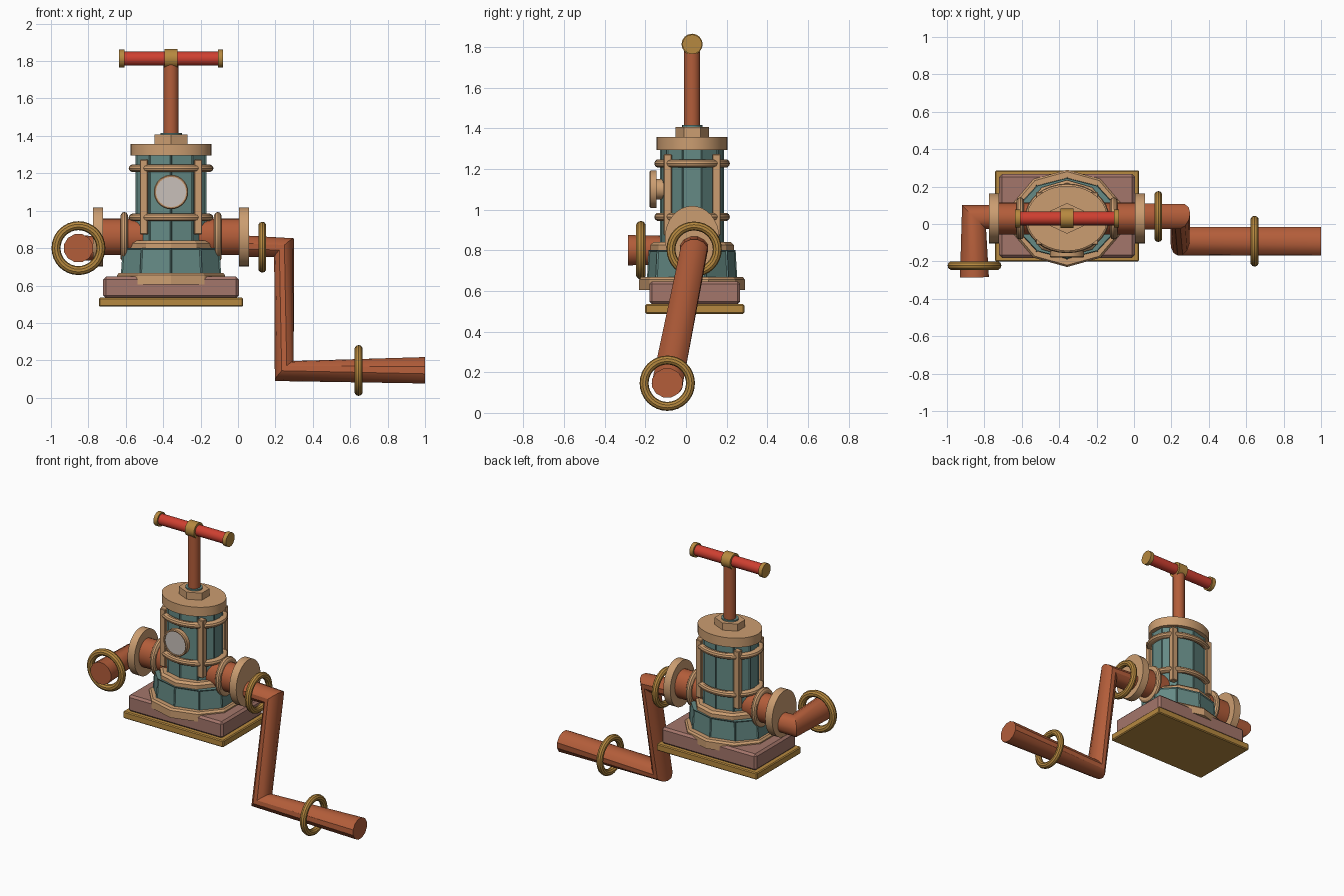
import bpy, bmesh
from math import sin, cos, pi
from mathutils import Vector

cube = bpy.data.objects.get("Cube")
if cube:
    bpy.data.objects.remove(cube, do_unlink=True)


def material(name, *rgb):
    m = bpy.data.materials.new(name)
    m.use_nodes = True
    m.diffuse_color = (*rgb, 1)
    m.node_tree.nodes["Principled BSDF"].inputs["Base Color"].default_value = (*rgb, 1)
    return m


TERRACOTTA = material("terracotta", .45, .11, .042)
TAN = material("tan", .60, .34, .165)
GOLD = material("gold", .47, .25, .05)
MAUVE = material("mauve", .37, .18, .145)
TEAL = material("teal", .13, .255, .235)
RED = material("red", .62, .05, .03)
GLASS = material("pale glass", .58, .53, .49)

CX, CY = -.358, .03          # vertical axis of the valve body
PIPE_Z = .86                 # height of the side branches


def finish(name, bm, mat, smooth=True):
    bmesh.ops.recalc_face_normals(bm, faces=bm.faces)
    mesh = bpy.data.meshes.new(name)
    bm.to_mesh(mesh)
    bm.free()
    mesh.materials.append(mat)
    ob = bpy.data.objects.new(name, mesh)
    bpy.context.collection.objects.link(ob)
    if smooth:
        bpy.ops.object.select_all(action='DESELECT')
        ob.select_set(True)
        bpy.context.view_layer.objects.active = ob
        bpy.ops.object.shade_smooth_by_angle(angle=.55)
    return ob


def loft(rings, closed=False):
    """Skin a row of equal point rings, capped unless closed on itself."""
    bm = bmesh.new()
    rows = [[bm.verts.new(p) for p in ring] for ring in rings]
    n = len(rows[0])
    pairs = list(zip(rows, rows[1:])) + ([(rows[-1], rows[0])] if closed else [])
    for a, b in pairs:
        for i in range(n):
            j = (i + 1) % n
            bm.faces.new((a[i], a[j], b[j], b[i]))
    if not closed:
        bm.faces.new(rows[0])
        bm.faces.new(rows[-1])
    return bm


def turned(name, mat, origin, axis, profile, n=32, su=1, sv=1, closed=False, panels=0):
    """Turn (radius, height) points around an axis, with stretched cross-section."""
    def place(u, v, h):
        p = {'X': (h, u, v), 'Y': (u, h, v), 'Z': (u, v, h)}[axis]
        return Vector(origin) + Vector(p)
    angles = [pi / 2 + 2 * pi * i / n for i in range(n)]
    bm = loft([[place(r * su * cos(a), r * sv * sin(a), h) for a in angles]
               for r, h in profile], closed)
    if panels:
        bmesh.ops.recalc_face_normals(bm, faces=bm.faces)
        sides = [f for f in bm.faces if len(f.verts) == 4]
        bmesh.ops.inset_individual(bm, faces=sides, thickness=panels, depth=-.005)
    return finish(name, bm, mat, n > 12)


def ring(name, mat, origin, axis, major, minor, su=1, sv=1):
    tube = [(major + minor * cos(2 * pi * i / 10), minor * sin(2 * pi * i / 10))
            for i in range(10)]
    return turned(name, mat, origin, axis, tube, 32, su, sv, closed=True)


def box(name, mat, centre, size, bevel=0):
    bm = bmesh.new()
    bmesh.ops.create_cube(bm, size=1)
    for v in bm.verts:
        v.co = Vector(a * b for a, b in zip(v.co, size)) + Vector(centre)
    if bevel:
        bmesh.ops.bevel(bm, geom=bm.edges[:], offset=bevel, segments=1, affect='EDGES')
    return finish(name, bm, mat, False)


def pipe(name, mat, path, side, n=12):
    """Sweep an oval along (point, in-plane radius, side radius), mitred at corners."""
    pts = [Vector(p[0]) for p in path]
    rings = []
    for k, (_, ru, rv) in enumerate(path):
        d = (pts[k] - pts[k - 1] if k else pts[1] - pts[0]).normalized()
        d2 = (pts[k + 1] - pts[k]).normalized() if k + 1 < len(pts) else d
        cut = d + d2
        v = (Vector(side) - d * d.dot(Vector(side))).normalized()
        u = d.cross(v)
        row = []
        for i in range(n):
            a = 2 * pi * (i + .5) / n
            o = u * ru * cos(a) + v * rv * sin(a)
            row.append(pts[k] + o - d * (o.dot(cut) / d.dot(cut)))
        rings.append(row)
    return finish(name, loft(rings), mat)


# Base plates
box("base_plate", GOLD, (CX, .043, .511), (.77, .487, .048), .006)
box("base_block", MAUVE, (CX, .043, .59), (.725, .447, .114), .014)

# Ten-sided foot
axis = (CX, CY, 0)
turned("foot_flange", TAN, axis, 'Z', [(.26, .605), (.26, .655), (.25, .668)], 10, 1.17)
turned("lower_body", TEAL, axis, 'Z', [(.222, .66), (.214, .80)], 10, 1.27, panels=.01)
turned("shoulder", TAN, axis, 'Z', [(.205, .797), (.205, .826), (.19, .84)], 10, 1.12)

# Panelled barrel with its cage of hoops and straps
turned("barrel", TEAL, axis, 'Z', [(.157, .83), (.157, 1.235), (.157, 1.30)], 10, 1.27, panels=.008)
for z, label in ((.964, "lower"), (1.227, "upper")):
    ring(label + "_hoop", TAN, (CX, CY, z), 'Z', .165, .021, 1.22)
for sx in (-1, 1):
    for sy in (-1, 1):
        box("strap", TAN, (CX + sx * .145, CY + sy * .12, 1.073), (.043, .04, .40), .004)

# Cap, nut and stem
turned("cap", TAN, axis, 'Z', [(.174, 1.294), (.174, 1.358)], 40, 1.24)
turned("cap_nut", TAN, axis, 'Z', [(.082, 1.355), (.082, 1.407)], 6, 1.24)
turned("stem_seal", TEAL, axis, 'Z', [(.05, 1.40), (.05, 1.416)], 16, 1.15)
turned("stem", TERRACOTTA, axis, 'Z', [(.04, 1.40), (.04, 1.80)], 16)

# Cross handle
grip = (CX, CY, 1.813)
turned("handle_bar", RED, grip, 'X', [(.037, -.27), (.037, .27)], 16)
turned("handle_collar", GOLD, grip, 'X', [(.052, -.035), (.052, .035)], 16)
for s in (-1, 1):
    turned("handle_end", GOLD, grip, 'X', [(.048, s * .25), (.048, s * .278)], 16)

# Round gauge on the front
gauge = (CX, 0, 1.10)
turned("gauge_neck", TAN, gauge, 'Y', [(.05, -.10), (.05, -.155)], 24)
turned("gauge_rim", TAN, gauge, 'Y',
       [(.092, -.145), (.092, -.174), (.087, -.18), (.08, -.18), (.08, -.145)], 32, closed=True)
turned("gauge_glass", GLASS, gauge, 'Y', [(.082, -.15), (.082, -.172)], 32)

# Mirrored side branches
hub = (CX, CY, PIPE_Z)
for s, label in ((-1, "right"), (1, "left")):
    turned(label + "_branch", TERRACOTTA, hub, 'X', [(.085, s * .10), (.085, s * .38)], 24, 1, 1.15)
    ring(label + "_branch_ring", TAN, (CX + s * .25, CY, PIPE_Z), 'X', .093, .02, 1, 1.18)
    turned(label + "_branch_flange", TAN, hub, 'X', [(.134, s * .364), (.134, s * .417)], 32, 1, 1.18)

# Bent outlet pipes
pipe("left_outlet", TERRACOTTA,
     [((.03, .04, .81), .06, .072), ((.247, .04, .803), .053, .068),
      ((.247, -.092, .143), .052, .078), ((1, -.092, .147), .073, .078)], (0, 1, 0))
pipe("right_outlet", TERRACOTTA,
     [((-.74, .037, .80), .066, .066), ((-.855, .037, .80), .066, .07),
      ((-.853, -.285, .80), .08, .077)], (0, 0, 1))

# Loose gold rings on the pipes
ring("left_upper_ring", GOLD, (.13, .04, .805), 'X', .114, .022)
ring("left_lower_ring", GOLD, (.645, -.092, .146), 'X', .114, .022)
ring("right_ring", GOLD, (-.853, -.222, .80), 'Y', .12, .024)
